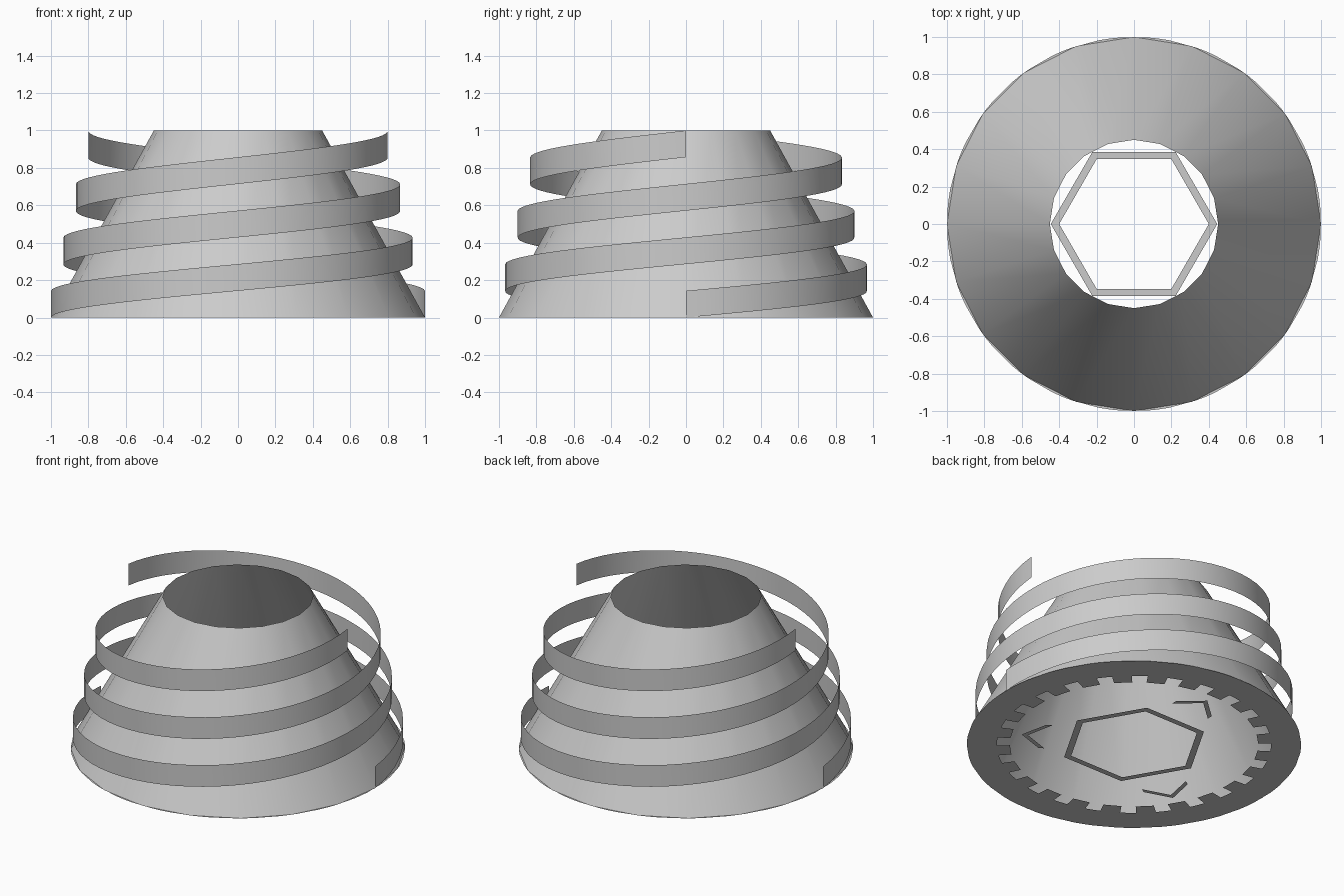
import bpy
from math import sin, cos, pi, tau, radians

if "Cube" in bpy.data.objects:
    bpy.data.objects.remove(bpy.data.objects["Cube"])


def polar(r, a, z=0.0):
    return (r * cos(a), r * sin(a), z)


def make(name, verts, faces, smooth=False):
    mesh = bpy.data.meshes.new(name)
    mesh.from_pydata(verts, [], faces)
    mesh.update()
    mesh.polygons.foreach_set("use_smooth", [smooth] * len(mesh.polygons))
    obj = bpy.data.objects.new(name, mesh)
    bpy.context.scene.collection.objects.link(obj)
    return obj


def band(name, lower, upper, closed=False, smooth=False):
    # strip of quads between two matching rows of points
    n = len(lower)
    faces = [(i, (i + 1) % n, n + (i + 1) % n, n + i)
             for i in range(n if closed else n - 1)]
    return make(name, lower + upper, faces, smooth)


# Open tapered shell with 20 sides
SIDES = 20
ang = [tau * i / SIDES for i in range(SIDES)]
band("cone_shell", [polar(1, a) for a in ang],
     [polar(0.45, a, 1) for a in ang], closed=True, smooth=True)

# Two upright ribbons, each winding one and a half turns up the cone
RIBBON_H, STEPS = 1 / 7, 96
for k in range(2):
    low, high = [], []
    for i in range(STEPS + 1):
        t = i / STEPS
        a, r, z = k * pi + t * 3 * pi, 1 - 0.2 * t, (1 - RIBBON_H) * t
        low.append(polar(r, a, z))
        high.append(polar(r, a, z + RIBBON_H))
    band(f"spiral_ribbon_{k + 1}", low, high, smooth=True)

# Flat base ring with inward teeth
TEETH, HALF = 24, radians(4.2)
step = tau / TEETH
verts, faces = [], []
for i in range(TEETH):
    c = i * step
    edges = (c - HALF, c + HALF, c + step / 2)
    verts += [polar(1, a) for a in edges] + [polar(0.82, a) for a in edges]
    verts += [polar(0.743, a) for a in edges[:2]]
    b, n = 8 * i, 8 * ((i + 1) % TEETH)
    faces += [(b, b + 3, b + 4, b + 1), (b + 1, b + 4, b + 5, b + 2),
              (b + 2, b + 5, n + 3, n), (b + 3, b + 6, b + 7, b + 4)]
# reversed winding so the ring faces down
make("toothed_base_ring", verts, [f[::-1] for f in faces])

# Flat hexagonal ring in the middle
hexa = [tau * i / 6 for i in range(6)]
band("hexagon_ring", [polar(0.40, a) for a in hexa],
     [polar(0.445, a) for a in hexa], closed=True)

# Three flat chevrons pointing outward
profile = [(0.52, -0.14), (0.645, 0), (0.52, 0.14)]
for k in range(3):
    a = radians(90 + 120 * k)
    rows = [[((r + d) * cos(a) - t * sin(a), (r + d) * sin(a) + t * cos(a), 0)
             for r, t in profile] for d in (0, 0.037)]
    band(f"chevron_{k + 1}", rows[0], rows[1])
